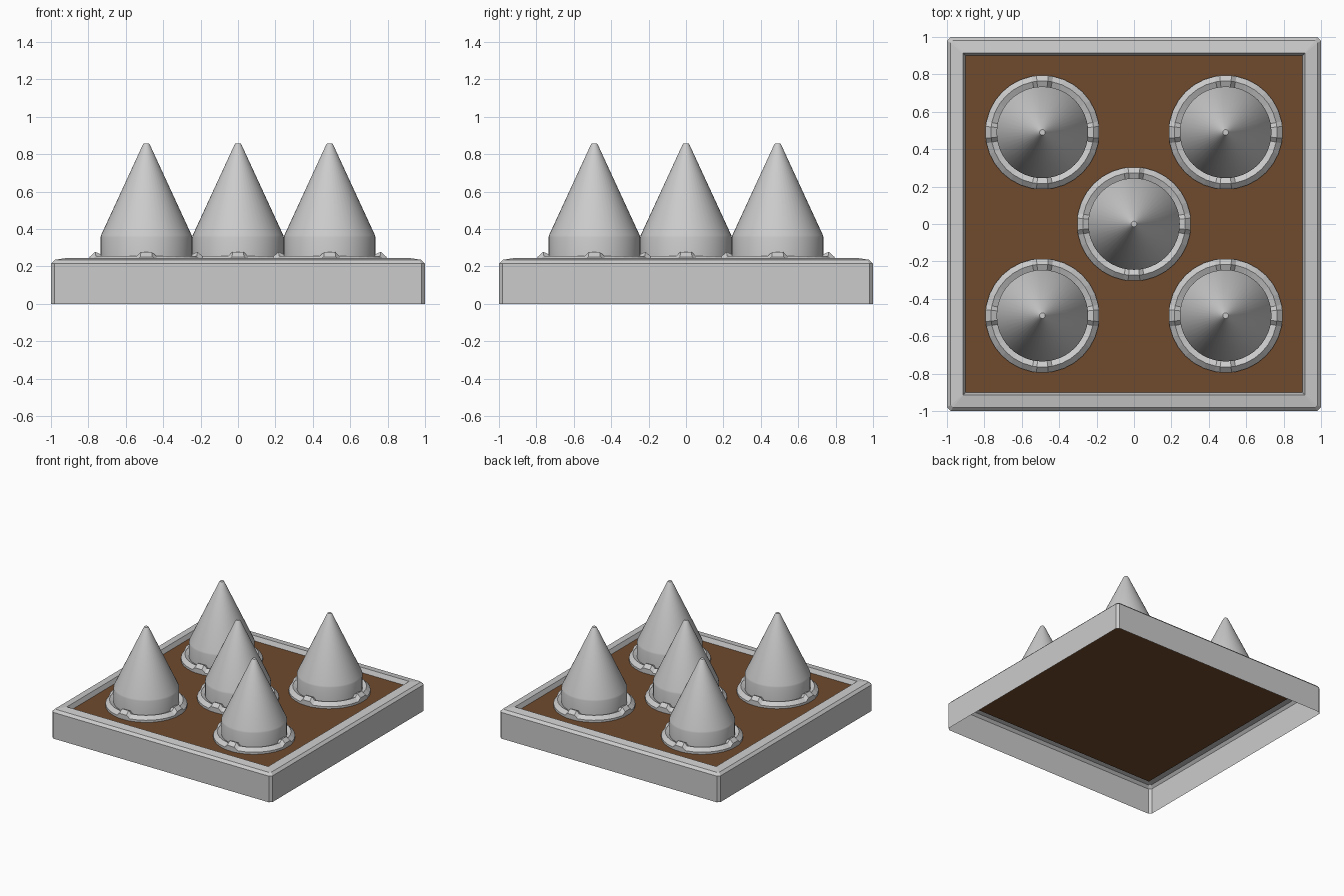
import bpy, bmesh
from math import sin, cos, pi, radians

if "Cube" in bpy.data.objects:
    bpy.data.objects.remove(bpy.data.objects["Cube"])

PANEL_Z = 0.21


def mesh_object(name, loops, cap=False, smooth=False):
    """Skin a stack of closed loops with quads, optionally capping the last one."""
    bm = bmesh.new()
    rings = [[bm.verts.new(p) for p in loop] for loop in loops]
    n = len(rings[0])
    for a, b in zip(rings, rings[1:]):
        for i in range(n):
            j = (i + 1) % n
            bm.faces.new((a[i], a[j], b[j], b[i]))
    if cap:
        bm.faces.new(rings[-1])
    mesh = bpy.data.meshes.new(name)
    bm.to_mesh(mesh)
    bm.free()
    ob = bpy.data.objects.new(name, mesh)
    bpy.context.collection.objects.link(ob)
    if smooth:
        bpy.ops.object.select_all(action='DESELECT')
        ob.select_set(True)
        bpy.context.view_layer.objects.active = ob
        bpy.ops.object.shade_smooth_by_angle(angle=radians(20))
    return ob


def square(h, z, c):
    """Square loop of half width h with corners chamfered by c."""
    k = h - c
    return [(h, -k, z), (h, k, z), (k, h, z), (-k, h, z),
            (-h, k, z), (-h, -k, z), (-k, -h, z), (k, -h, z)]


def circle(r, z, n=48):
    return [(r * cos(2 * pi * i / n), r * sin(2 * pi * i / n), z) for i in range(n)]


# frame: open underneath, chamfered rim and a lip down to the panel
mesh_object("frame", [square(1.0, 0, 0.02), square(1.0, 0.215, 0.02),
                      square(0.98, 0.235, 0.012), square(0.915, 0.245, 0.002),
                      square(0.90, PANEL_Z, 0.002)])

# brown base panel
panel = mesh_object("base_panel", [square(0.905, PANEL_Z, 0.002)], cap=True)
brown = bpy.data.materials.new("brown")
brown.diffuse_color = (0.16, 0.07, 0.027, 1)
brown.use_nodes = True
brown.node_tree.nodes["Principled BSDF"].inputs["Base Color"].default_value = brown.diffuse_color
panel.data.materials.append(brown)

# spike: short cylinder base, cone and blunt tip
spike = mesh_object("spike", [circle(0.245, PANEL_Z), circle(0.245, 0.355),
                              circle(0.242, 0.367), circle(0.019, 0.85),
                              circle(0.015, 0.856)], cap=True, smooth=True)

# collar: ridged ring with a raised bump on each of the four sides
angles = []
for q in range(4):
    for d in (-11, -6, 6, 11, 22.5, 33.75, 45, 56.25, 67.5):
        angles.append((radians(q * 90 + d), 0.023 if abs(d) == 6 else 0))


def collar_loop(r, z, lift):
    return [(r * cos(a), r * sin(a), z + lift * b) for a, b in angles]


collar = mesh_object("collar", [collar_loop(0.305, PANEL_Z, 0), collar_loop(0.305, 0.228, 1),
                                collar_loop(0.275, 0.255, 1), collar_loop(0.243, 0.24, 1)])

# five spikes with collars: centre and four corners
spots = [(0, 0), (0.49, 0.49), (-0.49, 0.49), (-0.49, -0.49), (0.49, -0.49)]
for source in (spike, collar):
    for x, y in spots[1:]:
        copy = source.copy()
        copy.location = (x, y, 0)
        bpy.context.collection.objects.link(copy)
